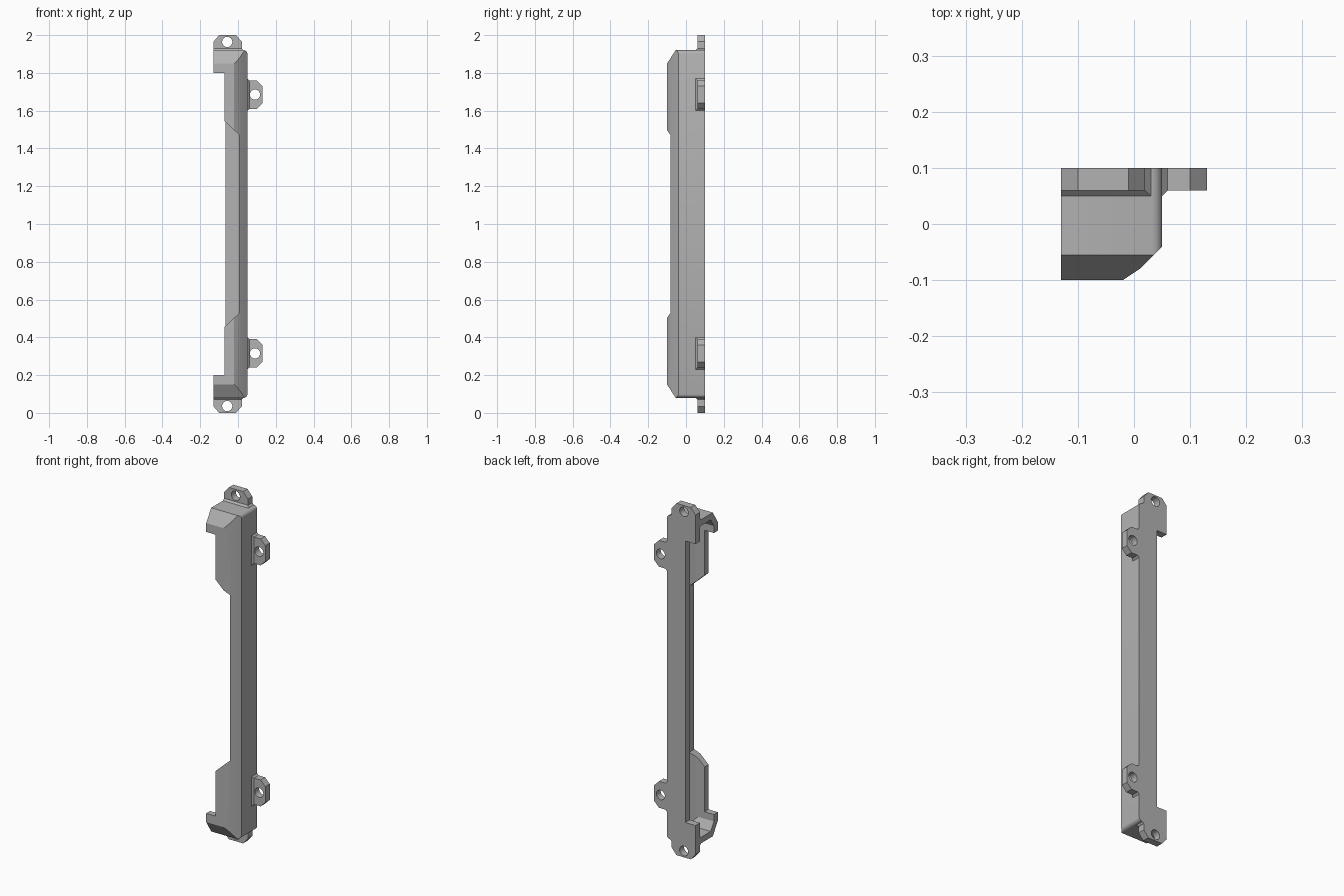
import bpy, bmesh
from math import radians, sin, cos
from mathutils import Vector

cube = bpy.data.objects.get("Cube")
if cube:
    bpy.data.objects.remove(cube)

grey = bpy.data.materials.new("plain grey")
grey.use_nodes = True
color = (0.45, 0.45, 0.45, 1)
grey.diffuse_color = color
grey.node_tree.nodes["Principled BSDF"].inputs["Base Color"].default_value = color

H = 2.0        # overall height
WALL = 0.035   # shell thickness
BACK = 0.1     # mounting plane
TAB = 0.06     # front face of the tabs and back plate


def add_object(name, bm):
    bmesh.ops.recalc_face_normals(bm, faces=bm.faces)
    mesh = bpy.data.meshes.new(name)
    bm.to_mesh(mesh)
    bm.free()
    mesh.materials.append(grey)
    obj = bpy.data.objects.new(name, mesh)
    bpy.context.collection.objects.link(obj)
    return obj


def prism(outline, start, end, to_3d):
    """Extrude a 2D outline between two depths."""
    bm = bmesh.new()
    face = bm.faces.new([bm.verts.new(to_3d(a, b, start)) for a, b in outline])
    new = bmesh.ops.extrude_face_region(bm, geom=[face])["geom"]
    shift = Vector(to_3d(0, 0, end)) - Vector(to_3d(0, 0, start))
    bmesh.ops.translate(bm, vec=shift, verts=[v for v in new if isinstance(v, bmesh.types.BMVert)])
    return bm


def along_z(a, b, depth):
    return (a, b, depth)


def along_y(a, b, depth):
    return (a, depth, b)


def slice_off(bm, point, normal):
    """Remove everything beyond a plane and close the cut."""
    geom = bm.verts[:] + bm.edges[:] + bm.faces[:]
    cut = bmesh.ops.bisect_plane(bm, geom=geom, plane_co=point, plane_no=normal,
                                 clear_outer=True)["geom_cut"]
    edges = [e for e in cut if isinstance(e, bmesh.types.BMEdge)]
    if edges:
        bmesh.ops.contextual_create(bm, geom=edges)


def subtract(target, cutter):
    cutter.hide_render = True
    mod = target.modifiers.new("cut", 'BOOLEAN')
    mod.operation = 'DIFFERENCE'
    mod.solver = 'EXACT'
    mod.object = cutter
    bpy.context.view_layer.objects.active = target
    bpy.ops.object.modifier_apply(modifier=mod.name)
    bpy.data.objects.remove(cutter)


def both_ends(z, upper):
    return z if upper else H - z


# Outer shell: chamfered profile with sloped front ends and rounded side corners
outer = [(-0.13, BACK), (0.05, BACK), (0.05, -0.04), (0.01, -0.08), (-0.02, -0.1), (-0.13, -0.1)]
bm = prism(outer, 0.08, 1.92, along_z)
slope = Vector((0, -0.07, 0.045)).normalized()
for upper in (True, False):
    s = 1 if upper else -1
    slice_off(bm, (0, -0.055, both_ends(1.92, upper)), (0, slope.y, s * slope.z))
    for angle in (15, 35, 55, 75):
        n = Vector((cos(radians(angle)), 0, s * sin(radians(angle))))
        slice_off(bm, Vector((0.03, 0, both_ends(1.90, upper))) + n * 0.02, n)
body = add_object("channel_body", bm)

# Hollow inside, open toward the -x side
inner = [(-0.3, TAB), (0.015, TAB), (0.015, -0.025), (-0.014, -0.054), (-0.031, -0.065), (-0.3, -0.065)]
bm = prism(inner, 0.08 + WALL, 1.92 - WALL, along_z)
for upper in (True, False):
    s = 1 if upper else -1
    n = Vector((0, slope.y, s * slope.z))
    slice_off(bm, Vector((0, -0.055, both_ends(1.92, upper))) - n * WALL, n)
subtract(body, add_object("hollow_cutter", bm))

# Long stepped window in the front wall
half = [(-0.3, 1.8), (-0.072, 1.8), (-0.072, 1.545), (0.006, 1.472)]
window = half + [(x, H - z) for x, z in reversed(half)]
subtract(body, add_object("front_window_cutter", prism(window, -0.3, 0.03, along_y)))

# Back plate is narrower between the two ends
strip = [(-0.3, 1.8), (-0.066, 1.8), (-0.066, 0.2), (-0.3, 0.2)]
subtract(body, add_object("back_plate_cutter", prism(strip, 0.02, 0.3, along_y)))


def make_tab(name, outline, hole, upper):
    pts = [(x, both_ends(z, upper)) for x, z in outline]
    tab = add_object(name, prism(pts, TAB, BACK, along_y))
    hx, hz = hole[0], both_ends(hole[1], upper)
    ring = [(hx + 0.027 * cos(radians(a)), hz + 0.027 * sin(radians(a))) for a in range(0, 360, 12)]
    subtract(tab, add_object("hole_cutter", prism(ring, 0, 0.2, along_y)))
    return tab


def make_foot(name, points, upper):
    """Chamfered root that joins a tab to the body."""
    bm = bmesh.new()
    for x, y, z in points:
        bm.verts.new((x, y, both_ends(z, upper)))
    bmesh.ops.convex_hull(bm, input=bm.verts)
    bmesh.ops.dissolve_limit(bm, angle_limit=0.01, verts=bm.verts, edges=bm.edges)
    return add_object(name, bm)


end_tab = [(-0.13, 1.93), (-0.13, 1.965), (-0.1, H), (-0.01, H), (0.02, 1.965), (0.02, 1.93)]
side_tab = [(0.06, 1.61), (0.06, 1.76), (0.1, 1.76), (0.13, 1.73), (0.13, 1.64), (0.1, 1.61)]
end_foot = [(x, y, z) for z, right, front in ((1.92, 0.03, 0.05), (1.93, 0.02, TAB))
            for x in (-0.13, right) for y in (front, BACK)]
side_foot = [(x, y, z) for x, grow, front in ((0.05, 0.01, 0.05), (0.06, 0, TAB))
             for z in (1.61 - grow, 1.76 + grow) for y in (front, BACK)]

parts = [body]
for upper in (True, False):
    place = "upper" if upper else "lower"
    parts.append(make_tab(place + "_end_tab", end_tab, (-0.057, 1.964), upper))
    parts.append(make_tab(place + "_side_tab", side_tab, (0.09, 1.685), upper))
    parts.append(make_foot(place + "_end_tab_root", end_foot, upper))
    parts.append(make_foot(place + "_side_tab_root", side_foot, upper))

# Smooth only the rounded corners and holes
for obj in bpy.context.view_layer.objects:
    obj.select_set(obj in parts)
bpy.context.view_layer.objects.active = body
bpy.ops.object.shade_smooth_by_angle(angle=radians(25))
